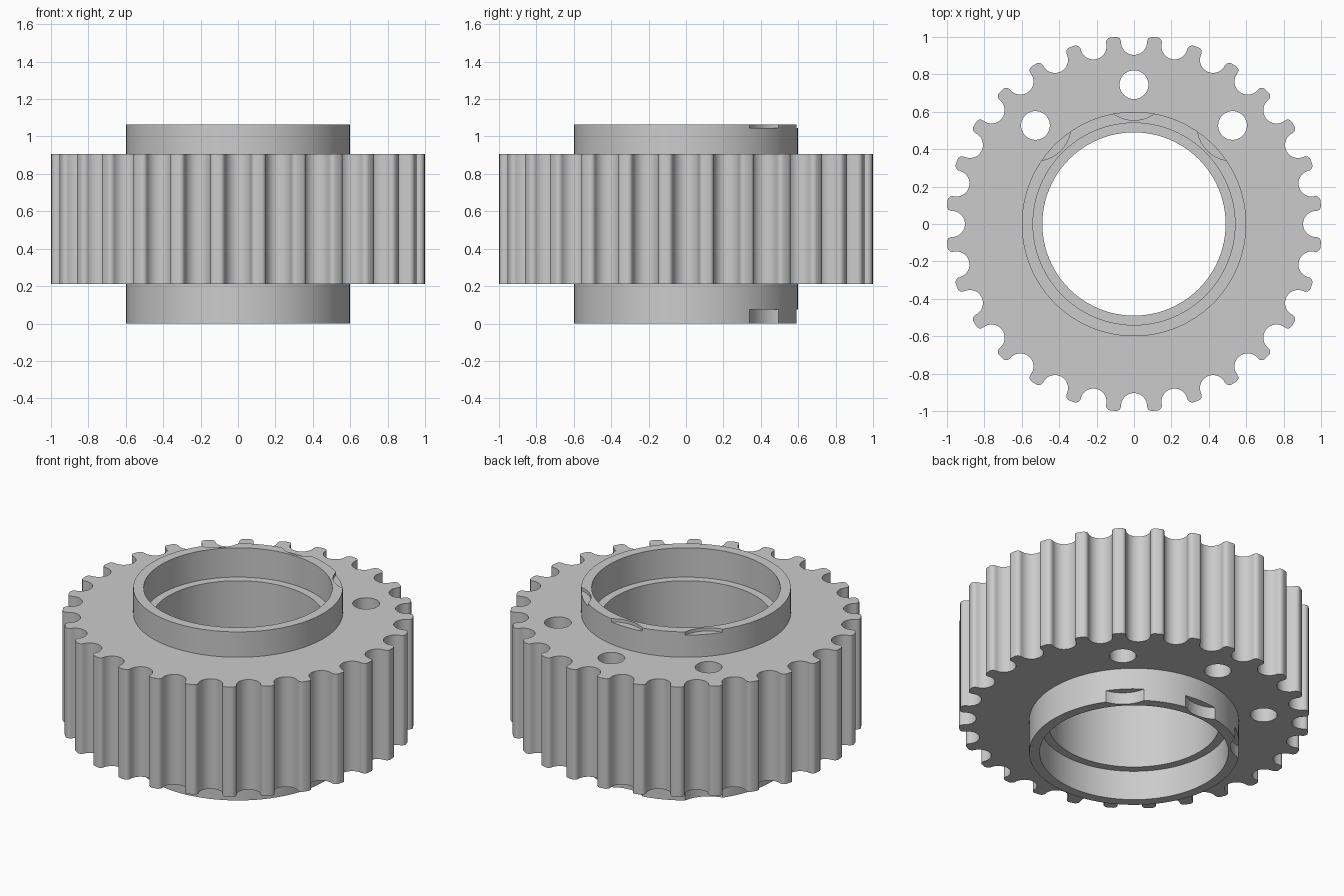
import bpy, bmesh
from math import sin, cos, pi, radians

if "Cube" in bpy.data.objects:
    bpy.data.objects.remove(bpy.data.objects["Cube"])

TEETH = 28
grey = bpy.data.materials.new("plain grey")
grey.diffuse_color = (0.6, 0.6, 0.6, 1)
grey.use_nodes = True
grey.node_tree.nodes["Principled BSDF"].inputs["Base Color"].default_value = grey.diffuse_color


def make_object(name, bm):
    bmesh.ops.recalc_face_normals(bm, faces=bm.faces[:])
    me = bpy.data.meshes.new(name)
    bm.to_mesh(me)
    bm.free()
    me.materials.append(grey)
    ob = bpy.data.objects.new(name, me)
    bpy.context.collection.objects.link(ob)
    return ob


def add_prism(bm, pts, z0, z1):
    f = bm.faces.new([bm.verts.new((x, y, z0)) for x, y in pts])
    up = bmesh.ops.extrude_face_region(bm, geom=[f])["geom"]
    for v in up:
        if isinstance(v, bmesh.types.BMVert):
            v.co.z = z1


def circle(cx, cy, r, n):
    return [(cx + r * cos(2 * pi * i / n), cy + r * sin(2 * pi * i / n)) for i in range(n)]


def boolean(target, other, op):
    m = target.modifiers.new(op, 'BOOLEAN')
    m.operation, m.solver, m.object = op, 'EXACT', other
    bpy.context.view_layer.objects.active = target
    bpy.ops.object.modifier_apply(modifier=m.name)
    bpy.data.objects.remove(other)


# one groove: rounded bottom with rounded tooth tips either side
side = [(0.07 * sin(radians(a)), 0.974 - 0.07 * cos(radians(a))) for a in range(0, 91, 10)]
side += [(0.096 - 0.026 * cos(radians(a)), 0.974 + 0.026 * sin(radians(a))) for a in range(18, 91, 18)]
groove = [(-t, r) for t, r in reversed(side[1:])] + side

outline = []
for i in range(TEETH):
    a = -2 * pi * i / TEETH
    outline += [(t * cos(a) - r * sin(a), t * sin(a) + r * cos(a)) for t, r in groove]

# toothed rim
bm = bmesh.new()
add_prism(bm, outline, 0.21, 0.905)
pulley = make_object("toothed_pulley", bm)

# bolt holes and central opening
bolts = [(0.745 * cos(radians(a)), 0.745 * sin(radians(a))) for a in (45, 90, 135)]
bm = bmesh.new()
for x, y in bolts:
    add_prism(bm, circle(x, y, 0.077, 40), -0.5, 1.5)
add_prism(bm, circle(0, 0, 0.57, 96), -0.5, 1.5)
boolean(pulley, make_object("hole_cutter", bm), 'DIFFERENCE')

# hub sleeve with stepped bore
section = [(0.6, 0), (0.6, 1.065), (0.54, 1.065), (0.54, 0.88),
           (0.49, 0.88), (0.49, 0.187), (0.54, 0.187), (0.54, 0)]
N = 96
bm = bmesh.new()
rings = [[bm.verts.new((r * cos(2 * pi * i / N), r * sin(2 * pi * i / N), z))
          for r, z in section] for i in range(N)]
for i in range(N):
    p, q = rings[i], rings[(i + 1) % N]
    for k in range(len(section)):
        j = (k + 1) % len(section)
        bm.faces.new((p[k], q[k], q[j], p[j]))
hub = make_object("hub_sleeve", bm)

# bolt head clearance notches at both hub ends
bm = bmesh.new()
for x, y in bolts:
    add_prism(bm, circle(x, y, 0.19, 64), 1.045, 1.3)
    add_prism(bm, circle(x, y, 0.19, 64), -0.3, 0.075)
boolean(hub, make_object("notch_cutter", bm), 'DIFFERENCE')

boolean(pulley, hub, 'UNION')

bpy.ops.object.select_all(action='DESELECT')
pulley.select_set(True)
bpy.context.view_layer.objects.active = pulley
bpy.ops.object.shade_smooth_by_angle(angle=radians(30))
